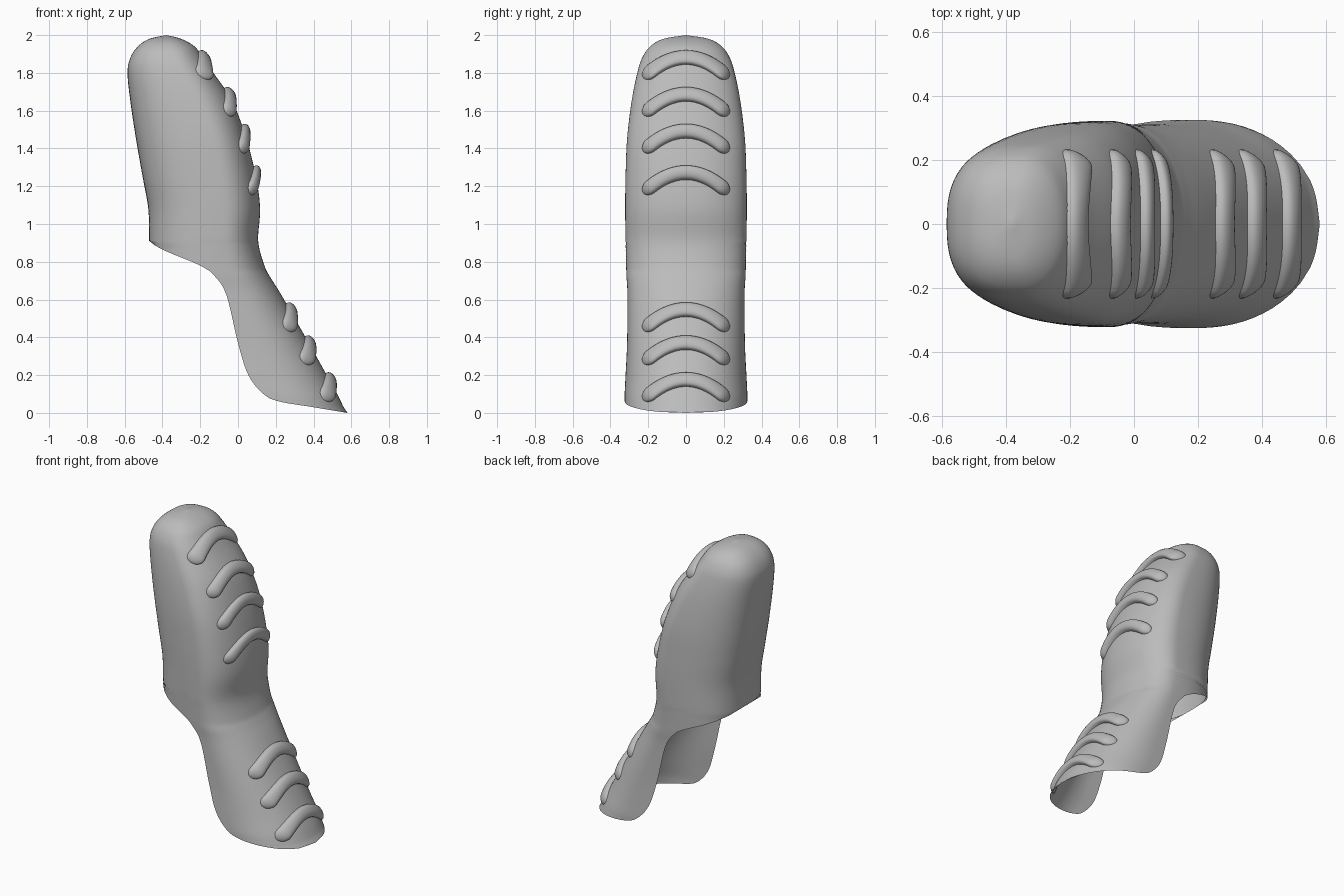
import bpy
import bmesh
from math import sin, cos, acos, pi
from mathutils import Vector

cube = bpy.data.objects.get("Cube")
if cube:
    bpy.data.objects.remove(cube, do_unlink=True)

# Profile rows: height, back, widest point, front, half width, open edge
ROWS = [Vector(r) for r in (
    (0, -.47, .2, .58, .325, .58),
    (.03, -.47, .2, .56, .325, .4),
    (.06, -.47, .19, .545, .325, .22),
    (.1, -.47, .17, .525, .325, .135),
    (.2, -.47, .12, .47, .32, .055),
    (.37, -.47, .07, .375, .312, 0),
    (.62, -.47, -.02, .232, .31, -.06),
    (.72, -.47, -.05, .17, .315, -.12),
    (.78, -.47, -.07, .14, .317, -.2),
    (.91, -.47, -.08, .107, .32, -.47),
    (1.08, -.475, -.08, .117, .322, -.475),
    (1.25, -.505, -.1, .095, .32, -.505),
    (1.45, -.54, -.14, .045, .312, -.54),
    (1.65, -.57, -.22, -.03, .288, -.57),
    (1.8, -.585, -.3, -.13, .258, -.585),
    (1.88, -.57, -.34, -.185, .232, -.57),
    (1.94, -.53, -.36, -.23, .19, -.53),
    (1.98, -.47, -.37, -.3, .12, -.47),
    (2, -.38, -.38, -.38, 0, -.38),
)]
LAST = len(ROWS) - 1
FRONT_POWER, BACK_POWER = 2.2, 2.6


def row_at(t):
    """Smooth curve through the profile rows."""
    i = min(int(t), LAST - 1)
    f = t - i
    b, c = ROWS[i], ROWS[i + 1]
    a = ROWS[i - 1] if i > 0 else b * 2 - c
    d = ROWS[i + 2] if i + 2 <= LAST else c * 2 - b
    return (b * 2 + (c - a) * f + (a * 2 - b * 5 + c * 4 - d) * f ** 2
            + (b * 3 - a - c * 3 + d) * f ** 3) * .5


def row_at_height(z):
    low, high = 0, LAST
    for _ in range(30):
        mid = (low + high) / 2
        if row_at(mid)[0] < z:
            low = mid
        else:
            high = mid
    return row_at(low)


def section(row, columns):
    """Rounded cross-section, running from open edge to open edge."""
    z, back, mid, front, width, cut = row
    if cut >= mid:
        reach = min(1, (cut - mid) / max(front - mid, 1e-6))
        limit = acos(reach ** (FRONT_POWER / 2))
    else:
        reach = min(1, (mid - cut) / (mid - back))
        limit = pi - acos(reach ** (BACK_POWER / 2))
    for j in range(-columns, columns + 1):
        angle = limit * j / columns
        c, s = cos(angle), sin(angle)
        power = FRONT_POWER if c > 0 else BACK_POWER
        span = front - mid if c > 0 else mid - back
        x = mid + span * abs(c) ** (2 / power) * (1 if c > 0 else -1)
        y = max(width, 0) * abs(s) ** (2 / power) * (1 if s > 0 else -1)
        yield Vector((x, y, z))


def front_point(y, z):
    """Point on the front face of the shell."""
    row = row_at_height(max(z, 0))
    _, _, mid, front, width, _ = row
    bulge = max(0, 1 - abs(y / width) ** FRONT_POWER) ** (1 / FRONT_POWER)
    return Vector((mid + (front - mid) * bulge, y, z))


def grid_object(name, grid, material, angle):
    bm = bmesh.new()
    verts = [[bm.verts.new(p) for p in line] for line in grid]
    for lower, upper in zip(verts, verts[1:]):
        for j in range(len(lower) - 1):
            bm.faces.new((lower[j], lower[j + 1], upper[j + 1], upper[j]))
    bmesh.ops.remove_doubles(bm, verts=bm.verts, dist=.0005)
    bmesh.ops.recalc_face_normals(bm, faces=bm.faces)
    # Turn the open surface so its front faces outward
    bm.normal_update()
    if sum(f.normal.x * f.calc_area() for f in bm.faces) < 0:
        bmesh.ops.reverse_faces(bm, faces=bm.faces)
    mesh = bpy.data.meshes.new(name)
    bm.to_mesh(mesh)
    bm.free()
    mesh.materials.append(material)
    obj = bpy.data.objects.new(name, mesh)
    bpy.context.collection.objects.link(obj)
    bpy.ops.object.select_all(action="DESELECT")
    obj.select_set(True)
    bpy.context.view_layer.objects.active = obj
    bpy.ops.object.shade_smooth_by_angle(angle=angle)
    return obj


grey = bpy.data.materials.new("plain grey")
grey.use_nodes = True
grey.diffuse_color = (.5, .5, .5, 1)
grey.node_tree.nodes["Principled BSDF"].inputs["Base Color"].default_value = grey.diffuse_color

# Shell: closed hood above, open trough below
STEPS = 6
shell = [list(section(row_at(i / STEPS), 40)) for i in range(LAST * STEPS + 1)]
grid_object("shell", shell, grey, pi / 3)


# Raised arched grip ridges, rounded at both ends
def ridge(name, height, half_length=.225, radius=.036, rise=.036, drop=.085):
    grid = []
    for i in range(33):
        u = -cos(pi * i / 32)
        y = u * half_length
        inset = max(0, abs(y) - half_length + radius) / radius
        taper = max(0, 1 - inset ** 2) ** .5
        centre = height - drop * (y / .2) ** 2
        slope = -2 * drop * y / .2 ** 2
        across = Vector((0, -slope, 1)).normalized()
        line = []
        for k in range(13):
            a = pi * k / 12
            side = radius * taper * cos(a)
            p = front_point(y + across.y * side, centre + across.z * side)
            lift = rise * taper * max(0, sin(a)) ** .6 - .002
            line.append(p + Vector((.9, 0, .4)) * lift)
        grid.append(line)
    grid_object(name, grid, grey, pi / 4)


for n, height in enumerate((1.88, 1.685, 1.49, 1.27)):
    ridge(f"upper_ridge_{n + 1}", height)
for n, height in enumerate((.545, .37, .175)):
    ridge(f"lower_ridge_{n + 1}", height)
